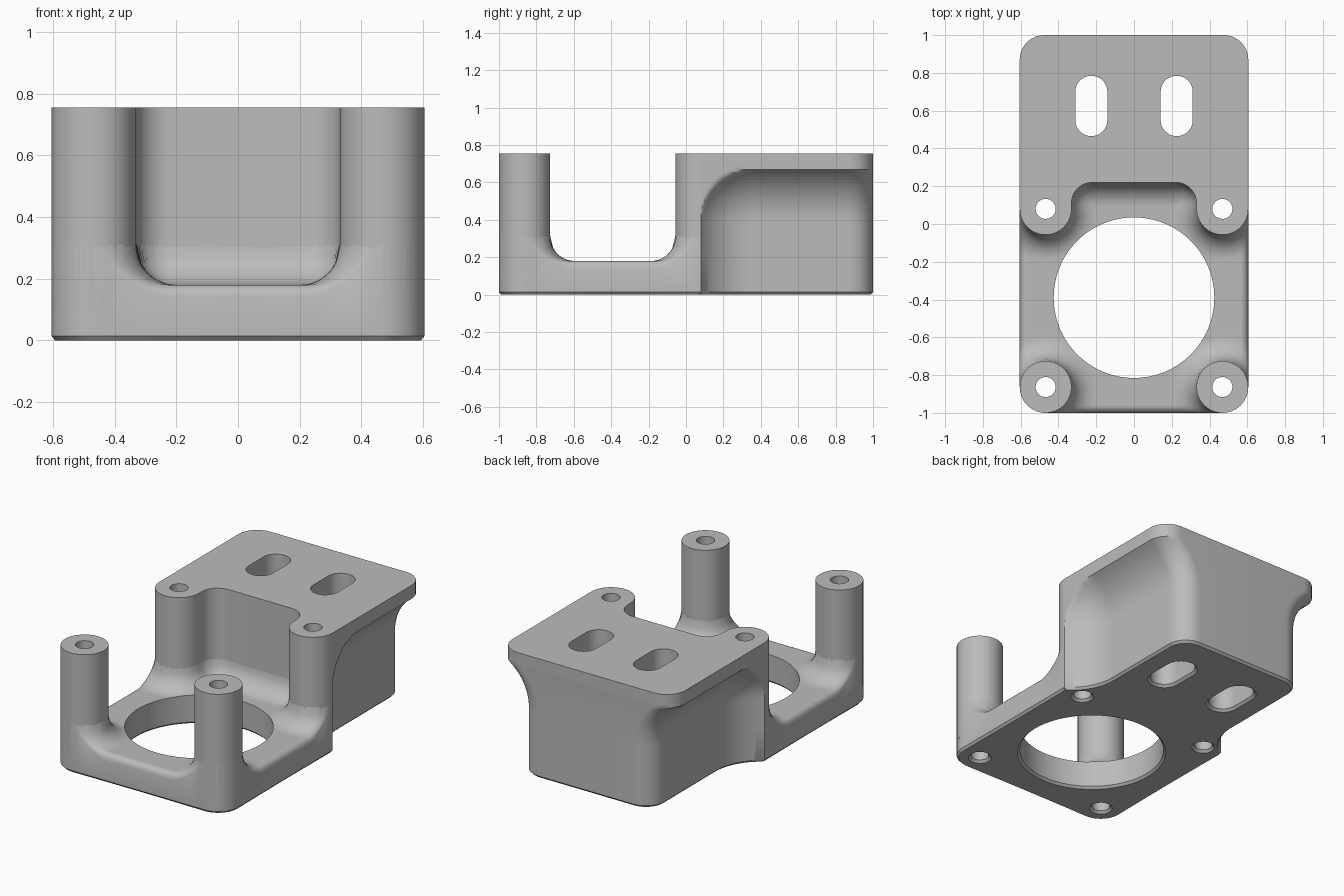
import bpy, bmesh
from math import pi, sin, cos, hypot, sqrt

cube = bpy.data.objects.get("Cube")
if cube:
    bpy.data.objects.remove(cube, do_unlink=True)

# Main dimensions
HALF_W, TOP, FLOOR, CHAMFER = 0.605, 0.755, 0.18, 0.014
POST_R, POST_X, FRONT_Y, BACK_Y = 0.137, 0.468, -0.863, 0.08
BORE_R, BORE_Y = 0.425, -0.39
FILLET, EDGE_R = 0.13, 0.04
WALL_Y, POCKET_X, POCKET_R = 0.22, 0.331, 0.11
RECESS, RECESS_LEN, RECESS_R, RECESS_TOP = 0.145, 0.27, 0.33, 0.67
CORNER_R = 0.13

grey = bpy.data.materials.new("plain_grey")
grey.use_nodes = True
colour = (0.5, 0.5, 0.5, 1)
grey.diffuse_color = colour
grey.node_tree.nodes["Principled BSDF"].inputs["Base Color"].default_value = colour


def loft(name, rings, closed=False):
    """Skin a list of equal-length point rings, capped or joined end to end."""
    bm = bmesh.new()
    rows = [[bm.verts.new(p) for p in ring] for ring in rings]
    n = len(rows[0])
    pairs = list(zip(rows, rows[1:]))
    if closed:
        pairs.append((rows[-1], rows[0]))
    else:
        bm.faces.new(rows[0])
        bm.faces.new(rows[-1])
    for a, b in pairs:
        for i in range(n):
            j = (i + 1) % n
            bm.faces.new((a[i], a[j], b[j], b[i]))
    bmesh.ops.recalc_face_normals(bm, faces=bm.faces)
    mesh = bpy.data.meshes.new(name)
    bm.to_mesh(mesh)
    bm.free()
    mesh.materials.append(grey)
    obj = bpy.data.objects.new(name, mesh)
    bpy.context.collection.objects.link(obj)
    return obj


def arc(cx, cy, r, start, end, n):
    return [(cx + r * cos(start + (end - start) * i / n),
             cy + r * sin(start + (end - start) * i / n)) for i in range(n + 1)]


def side_width(y, z):
    """Half width of the rear block, with its concave side recess."""
    a, b = y - BACK_Y, RECESS_TOP - z
    r = RECESS_LEN
    s = r - hypot(r - a, r - b) if a < r and b < r else min(a, b)
    if s <= 0:
        return HALF_W
    t = max(RECESS_LEN - s, 0)
    rise = RECESS_R - sqrt(RECESS_R ** 2 - t * t)
    full = RECESS_R - sqrt(RECESS_R ** 2 - RECESS_LEN ** 2)
    return HALF_W - RECESS * (1 - rise / full)


def solid_distance(x, y):
    """Plan distance from the floor to the nearest post or pocket wall."""
    x = abs(x)
    d = hypot(x - POST_X, y - FRONT_Y) - POST_R
    if y <= BACK_Y:
        return min(d, hypot(x - POST_X, y - BACK_Y) - POST_R)
    qx, qy = x - POCKET_X + POCKET_R, y - WALL_Y + POCKET_R
    return POCKET_R - hypot(max(qx, 0), max(qy, 0)) - min(max(qx, qy), 0)


def floor_height(x, y):
    d = solid_distance(x, y)
    if d <= 0:
        return min(FLOOR + FILLET - 6 * d, 0.6)
    t = max(FILLET - d, 0)
    h = FLOOR + FILLET - sqrt(FILLET ** 2 - t * t)
    s = max(min(HALF_W - abs(x), y + 1), 0)
    t = max(EDGE_R - s, 0)
    return h - (EDGE_R - sqrt(EDGE_R ** 2 - t * t)) * min(1, d / FILLET)


def in_plate(x, y):
    x = abs(x)
    if y < -1 or y > WALL_Y + 0.02 or x > HALF_W:
        return False
    if x > POST_X and y < FRONT_Y:
        return hypot(x - POST_X, y - FRONT_Y) <= POST_R
    return y <= BACK_Y or x < side_width(y, 0) - 0.004


# Base plate around the large bore, with filleted floor
sections, steps, spokes = [], 40, 288
for k in range(spokes):
    c, s = cos(2 * pi * k / spokes), sin(2 * pi * k / spokes)
    lo, hi = BORE_R, 1.5
    for _ in range(30):
        mid = (lo + hi) / 2
        lo, hi = (mid, hi) if in_plate(mid * c, BORE_Y + mid * s) else (lo, mid)
    section = [(BORE_R + CHAMFER, 0), (BORE_R, CHAMFER)]
    for i in range(steps + 1):
        r = BORE_R + (lo - BORE_R) * i / steps
        section.append((r, floor_height(r * c, BORE_Y + r * s)))
    section += [(lo, CHAMFER), (lo - CHAMFER, 0)]
    sections.append([(r * c, BORE_Y + r * s, z) for r, z in section])
base_plate = loft("base_plate", sections, closed=True)


# Rear block with built-in posts, front pocket and side recesses
def block_ring(z, inset=0.0):
    half = arc(POCKET_X - POCKET_R, WALL_Y - POCKET_R, POCKET_R, pi / 2, 0, 10)
    half += arc(POST_X, BACK_Y, POST_R - inset, pi, 2 * pi, 28)
    back = 1 - CORNER_R
    for i in range(1, 32):
        y = BACK_Y + (back - BACK_Y) * (i / 32) ** 1.4
        half.append((side_width(y, z) - inset, y))
    w = side_width(back, z)
    half += arc(w - CORNER_R, back, CORNER_R - inset, 0, pi / 2, 12)
    ring = half + [(-x, y) for x, y in reversed(half)]
    return [(x, y, z) for x, y in ring]


levels = [CHAMFER, 0.2, 0.36] + [0.38 + 0.0145 * i for i in range(21)] + [0.69, TOP]
rear_block = loft("rear_block", [block_ring(0, CHAMFER)] + [block_ring(z) for z in levels])


def prism(name, plan, z0, z1):
    return loft(name, [[(x, y, z) for x, y in plan] for z in (z0, z1)])


def circle(x, y, r, n=48):
    return arc(x, y, r, 0, 2 * pi, n)[:-1]


# Front posts
posts = [prism(side + "_front_post", circle(sx * POST_X, FRONT_Y, POST_R, 64), 0.1, TOP)
         for side, sx in (("left", 1), ("right", -1))]


# Screw holes and slots, flared at the underside
def cutter(name, plan):
    flare = 0.015
    heights = ((-0.02, flare + 0.02), (flare, 0), (TOP + 0.1, 0))
    obj = loft(name, [[(x, y, z) for x, y in plan(g)] for z, g in heights])
    obj.hide_render = True
    return obj


def slot_plan(x, grow):
    r = 0.085 + grow
    return arc(x, 0.70, r, 0, pi, 20) + arc(x, 0.55, r, pi, 2 * pi, 20)


front_drills, back_drills, slots = [], [], []
for sx in (-1, 1):
    px = sx * POST_X
    front_drills.append(cutter("front_drill", lambda g: circle(px, FRONT_Y, 0.053 + g)))
    back_drills.append(cutter("back_drill", lambda g: circle(px, BACK_Y, 0.053 + g)))
    slots.append(cutter("slot_cutter", lambda g: slot_plan(sx * 0.226, g)))


def cut_and_smooth(obj, cutters):
    bpy.ops.object.select_all(action="DESELECT")
    bpy.context.view_layer.objects.active = obj
    obj.select_set(True)
    for tool in cutters:
        mod = obj.modifiers.new("cut", "BOOLEAN")
        mod.operation, mod.solver, mod.object = "DIFFERENCE", "EXACT", tool
        bpy.ops.object.modifier_apply(modifier=mod.name)
    bpy.ops.object.shade_smooth_by_angle(angle=0.6)


cut_and_smooth(base_plate, front_drills + back_drills)
cut_and_smooth(rear_block, back_drills + slots)
for post, drill in zip(posts, reversed(front_drills)):
    cut_and_smooth(post, [drill])
for tool in front_drills + back_drills + slots:
    bpy.data.objects.remove(tool, do_unlink=True)
